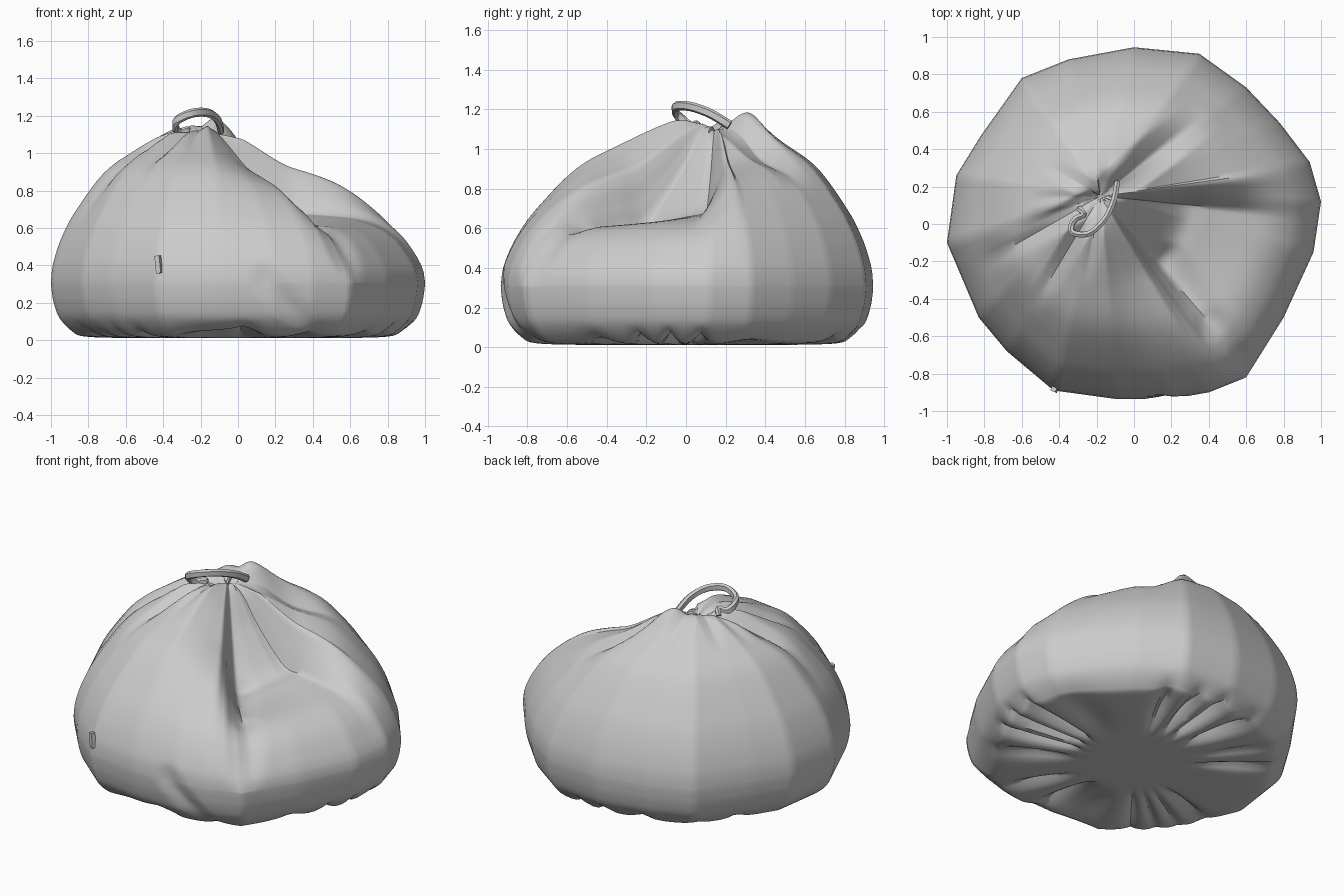
import bpy, bmesh, math
from mathutils import Vector

if "Cube" in bpy.data.objects:
    bpy.data.objects.remove(bpy.data.objects["Cube"])

APEX = Vector((-0.18, 0.15))
OUTLINE = [(1, .12), (.94, .33), (.78, .54), (.6, .73), (.35, .91), (0, .945), (-.35, .88),
           (-.6, .78), (-.82, .47), (-.95, .26), (-1, -.1), (-.83, -.5), (-.68, -.68),
           (-.43, -.89), (-.1, -.935), (.2, -.935), (.4, -.9), (.6, -.82), (.8, -.5), (.96, -.15)]
# (fraction of the way from apex to rim, height)
FULL = [(0, 1.09), (.07, 1.14), (.2, 1.14), (.45, 1.02), (.65, .9), (.84, .69), (.93, .55), (.98, .43), (.996, .36), (1, .31)]
SUNK = [(0, 1.09), (.07, 1.1), (.2, .88), (.37, .665), (.5, .64), (.75, .62), (.88, .55), (.96, .44), (.994, .36), (1, .31)]
UNDER = [(1, .31), (.997, .27), (.985, .2), (.955, .12), (.89, .05), (.82, .02), (.6, .012), (.35, .012), (.02, .012)]
# weight of the sunken side by direction from the apex
SECTOR = [(-180, 0), (-85, 0), (-59, .35), (-49, 1), (-6, 1), (6, .35), (35, .13), (60, 0), (180, 0)]
# radial pleats: direction, half width, depth, reach
PLEATS = [(38, .11, .08, .75), (-150, .07, .06, .9), (-160, .05, .03, .7), (-121, .06, .05, .75),
          (-100, .05, .03, .45), (150, .06, .02, .5), (95, .06, .02, .5), (-178, .05, .02, .5)]
# local dents: start, end, half width, depth
DENTS = [((.2, -.2, .65), (.42, -.55, .62), .1, .04), ((.42, -.55, .62), (.64, -.82, .42), .12, .04),
         ((.15, -.93, .33), (.36, -.9, .08), .09, .025)]


def lerp_table(table, x):
    for (a, u), (b, v) in zip(table, table[1:]):
        if x <= b:
            return u + (v - u) * (x - a) / (b - a)
    return table[-1][1]


def spline(points, steps):
    n, out = len(points), []
    pts = [Vector(p) for p in points]
    for i in range(n - 1):
        a, b, c, d = (pts[max(0, min(n - 1, i + k))] for k in (-1, 0, 1, 2))
        for j in range(steps):
            t = j / steps
            out.append(b + (c - a) * (t / 2) + (a * 2 - b * 5 + c * 4 - d) * (t * t / 2)
                       + (b * 3 - a - c * 3 + d) * (t ** 3 / 2))
    return out + [pts[-1]]


def add_mesh(name, bm):
    bmesh.ops.recalc_face_normals(bm, faces=bm.faces)
    me = bpy.data.meshes.new(name)
    bm.to_mesh(me)
    bm.free()
    ob = bpy.data.objects.new(name, me)
    bpy.context.collection.objects.link(ob)
    bpy.ops.object.select_all(action='DESELECT')
    ob.select_set(True)
    bpy.context.view_layer.objects.active = ob
    bpy.ops.object.shade_smooth_by_angle(angle=math.radians(45))
    return ob


def dent(p):
    for a, b, w, depth in DENTS:
        a, b = Vector(a), Vector(b)
        k = max(0, min(1, (p - a).dot(b - a) / (b - a).length_squared))
        d = (p - a.lerp(b, k)).length
        if d < w:
            p = p + (Vector((0, 0, .3)) - p).normalized() * depth * (1 - d / w)
    return p


def top_point(rim, t, zf, zs):
    d = rim - APEX
    ang = math.degrees(math.atan2(d.y, d.x))
    w = lerp_table(SECTOR, ang)
    # the sunken shelf slopes down towards the front
    zs += .05 * (ang + 25) / 30 * math.sin(math.pi * t) ** 2 if -55 < ang < 8 else 0
    z = zf * (1 - w) + zs * w
    for direction, half, depth, reach in PLEATS:
        if t < reach:
            off = abs((ang - direction + 180) % 360 - 180)
            dist = math.radians(off) * t * d.length
            if off < 60:
                z -= depth * max(0, 1 - dist / half) * math.sin(math.pi * (t / reach) ** .7)
    # raised lip behind the knot
    z += .06 * math.exp(-((ang - 60) / 32) ** 2 - ((t - .2) / .12) ** 2)
    xy = APEX + d * t
    return dent(Vector((xy.x, xy.y, z)))


def under_point(rim, s, z):
    a = math.atan2(rim.y, rim.x)
    fold = (1 - abs(math.sin(8 * a + 2 * math.sin(3 * a + 1) + 1.2 * math.sin(5 * a)))) ** 1.4
    fold *= .65 + .35 * math.sin(4 * a + 2)
    win = math.sin(math.pi * (.95 - s) / .6) if .35 < s < .95 else 0
    return dent(Vector((rim.x * s, rim.y * s, z + .11 * fold * win)))


# bag body: rings running from the gathered top over the rim to the puckered underside
corners = [Vector(p) for p in OUTLINE]
rim = [a.lerp(b, j / 9) for a, b in zip(corners, corners[1:] + corners[:1]) for j in range(9)]
fractions = sorted({max(.01, i / 48) for i in range(46)} | {.95, .96, .97, .98, .988, .994, 1})
full_t = sorted((p.x, p.y) for p in spline(FULL, 24))
sunk_t = sorted((p.x, p.y) for p in spline(SUNK, 24))
rings = [[top_point(r, t, lerp_table(full_t, t), lerp_table(sunk_t, t)) for r in rim] for t in fractions]
rings += [[under_point(r, p.x, p.y) for r in rim] for p in spline(UNDER, 5)[1:]]
bm = bmesh.new()
grid = [[bm.verts.new(p) for p in ring] for ring in rings]
n = len(rim)
for r0, r1 in zip(grid, grid[1:]):
    for i in range(n):
        bm.faces.new((r0[i], r0[(i + 1) % n], r1[(i + 1) % n], r1[i]))
bm.faces.new(grid[0])
bm.faces.new(grid[-1])
add_mesh("bag_body", bm)

# drawstring loop: flat ribbon swept along a curl
path = spline([(-.09, .22, 1.12), (-.11, .12, 1.18), (-.16, .02, 1.215), (-.24, -.05, 1.215), (-.32, -.05, 1.18),
               (-.335, -.01, 1.14), (-.31, .03, 1.11), (-.27, .05, 1.12), (-.29, .08, 1.09)], 5)
bm = bmesh.new()
sections = []
for i, p in enumerate(path):
    tan = (path[min(i + 1, len(path) - 1)] - path[max(i - 1, 0)]).normalized()
    side = tan.cross(Vector((0, 0, 1))).normalized()
    up = side.cross(tan)
    sections.append([bm.verts.new(p + side * (u * .015) + up * (v * .024))
                     for u, v in ((1, .6), (0, 1), (-1, .6), (-1, -.6), (0, -1), (1, -.6))])
for a, b in zip(sections, sections[1:]):
    for i in range(6):
        bm.faces.new((a[i], a[(i + 1) % 6], b[(i + 1) % 6], b[i]))
bm.faces.new(sections[0])
bm.faces.new(sections[-1])
add_mesh("drawstring_loop", bm)

# small seam tab on the front
bm = bmesh.new()
bmesh.ops.create_cube(bm, size=1)
bmesh.ops.scale(bm, vec=(.028, .025, .095), verts=bm.verts)
tab = add_mesh("seam_tab", bm)
tab.location = (-.425, -.885, .405)
tab.rotation_euler = (0, math.radians(-6), math.radians(-25))
